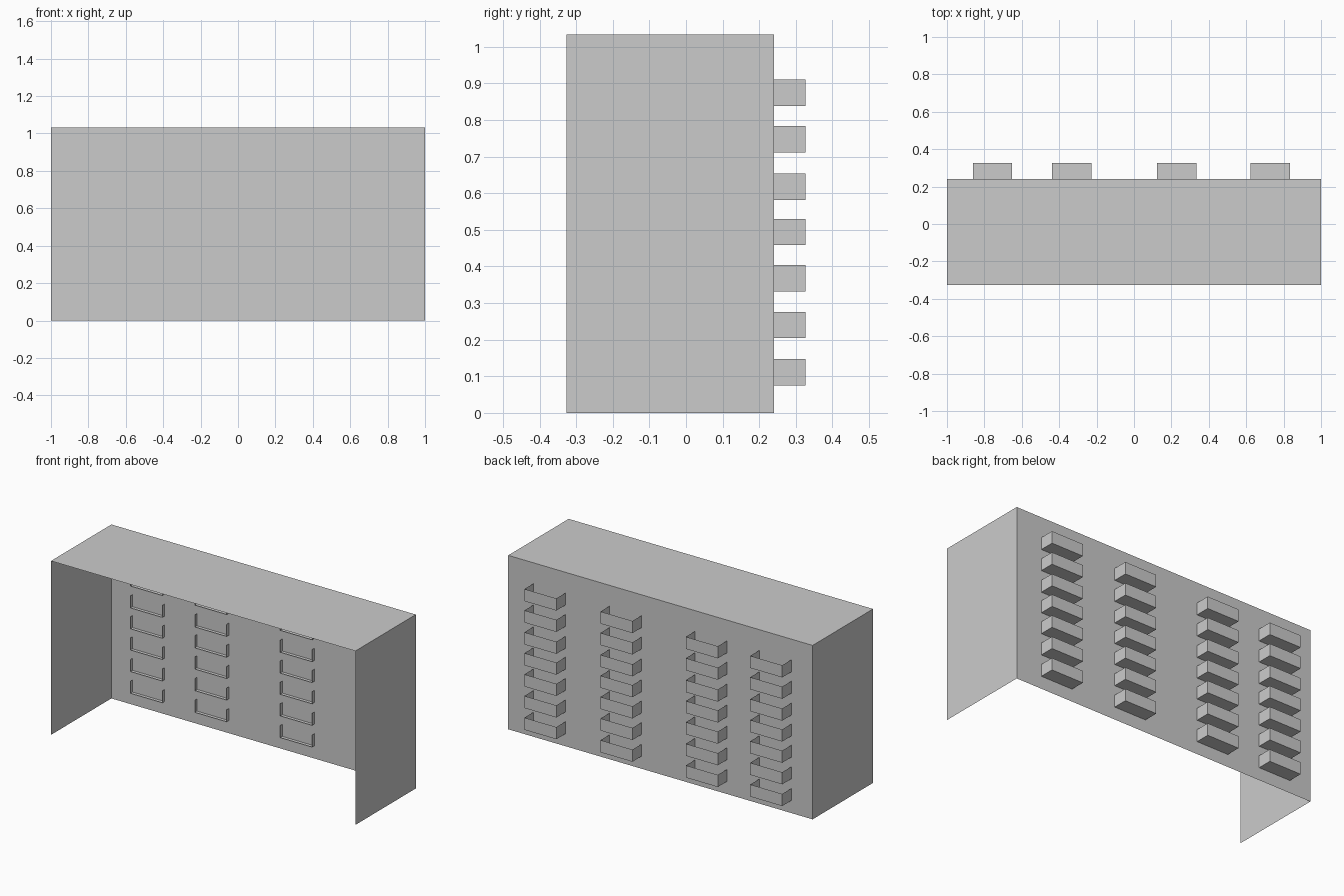
import bpy, bmesh

if "Cube" in bpy.data.objects:
    bpy.data.objects.remove(bpy.data.objects["Cube"])

X, Y0, WALL, Y1, TOP = 1.0, -0.327, 0.24, 0.327, 1.033


def open_box(name, x, y, z, removed):
    """Box of single-sheet panels; removed lists (axis, sign) sides left open."""
    bm = bmesh.new()
    bmesh.ops.create_cube(bm, size=1)
    gone = [f for f in bm.faces
            if any(f.normal[a] * s > 0.9 for a, s in removed)]
    bmesh.ops.delete(bm, geom=gone, context='FACES')
    for v in bm.verts:
        for i, (lo, hi) in enumerate((x, y, z)):
            v.co[i] = lo if v.co[i] < 0 else hi
    mesh = bpy.data.meshes.new(name)
    bm.to_mesh(mesh)
    bm.free()
    ob = bpy.data.objects.new(name, mesh)
    bpy.context.collection.objects.link(ob)
    return ob


# Shell: rear wall, two end walls and roof, open at front and bottom
open_box("building_shell", (-X, X), (Y0, WALL), (0, TOP), [(1, -1), (2, -1)])

# Balconies: floor, two sides and parapet, slightly piercing the wall
columns = [-0.756, -0.333, 0.228, 0.728]
rows = [0.075, 0.204, 0.332, 0.458, 0.582, 0.712, 0.839]
for c, x in enumerate(columns):
    for r, z in enumerate(rows):
        open_box(f"balcony_{c + 1}_{r + 1}", (x - 0.105, x + 0.105),
                 (WALL - 0.02, Y1), (z, z + 0.072), [(1, -1), (2, 1)])
